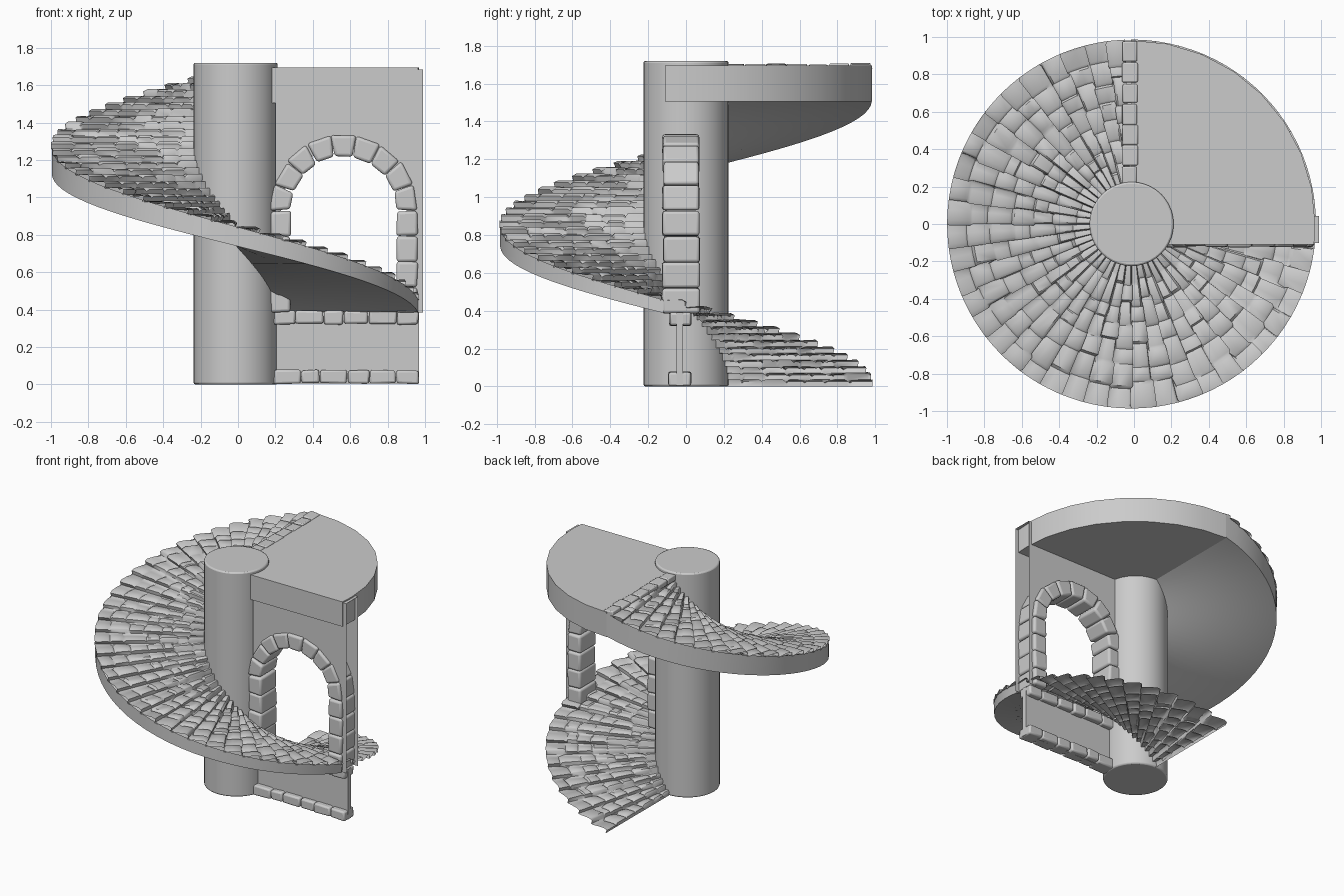
import bpy, bmesh, math, random
from math import sin, cos, radians, sqrt

if "Cube" in bpy.data.objects:
    bpy.data.objects.remove(bpy.data.objects["Cube"])

random.seed(4)
CX, R_IN, R_OUT = -0.013, 0.225, 0.982
HEIGHT, STEPS = 1.68, 48


def polar(r, t, z):
    """Point on the spiral: t degrees climbed clockwise from +y."""
    a = radians(90 - t)
    return (CX + r * cos(a), r * sin(a), z)


def finish(name, bm, angle=35, bevel=0, segs=2, fix=True):
    if fix:
        bmesh.ops.recalc_face_normals(bm, faces=bm.faces)
    me = bpy.data.meshes.new(name)
    bm.to_mesh(me)
    bm.free()
    ob = bpy.data.objects.new(name, me)
    bpy.context.collection.objects.link(ob)
    if bevel:
        m = ob.modifiers.new("rounded", 'BEVEL')
        m.width, m.segments = bevel, segs
    bpy.ops.object.select_all(action='DESELECT')
    ob.select_set(True)
    bpy.context.view_layer.objects.active = ob
    bpy.ops.object.shade_smooth_by_angle(angle=radians(angle))
    return ob


def prism(bm, outline, a, b, axis='Y'):
    """Extrude a 2D outline: (x, z) along y, or (x, y) along z."""
    def at(p, d):
        return (p[0], d, p[1]) if axis == 'Y' else (p[0], p[1], d)
    lo = [bm.verts.new(at(p, a)) for p in outline]
    hi = [bm.verts.new(at(p, b)) for p in outline]
    n = len(outline)
    bm.faces.new(lo)
    bm.faces.new(hi[::-1])
    for i in range(n):
        bm.faces.new((lo[i], lo[(i + 1) % n], hi[(i + 1) % n], hi[i]))


def stone(bm, quad, a, b):
    """Slightly irregular block from an (x, z) quad."""
    def j():
        return random.uniform(-0.005, 0.005)
    prism(bm, [(x + j(), z + j()) for x, z in quad], a + j(), b + j())


def rect(x0, x1, z0, z1):
    return [(x0, z0), (x1, z0), (x1, z1), (x0, z1)]


def grid_faces(bm, rows):
    for r0, r1 in zip(rows, rows[1:]):
        for i in range(len(r0) - 1):
            bm.faces.new((r0[i], r0[i + 1], r1[i + 1], r1[i]))


# Central column
bm = bmesh.new()
prism(bm, [(CX + R_IN * cos(i * math.tau / 40), R_IN * sin(i * math.tau / 40))
           for i in range(40)], 0, 1.72, 'Z')
col = finish("column", bm, bevel=0.01)
col.modifiers[0].limit_method = 'ANGLE'

# Spiral of worn stone steps: one sheet of risers and treads with joints
bm = bmesh.new()
rows, rise, STONES = [], HEIGHT / STEPS, 7
for k in range(STEPS):
    cuts = [i / STONES + (random.uniform(-0.04, 0.04) if 0 < i < STONES else 0)
            for i in range(STONES + 1)]
    lifts = [random.uniform(-0.005, 0.005) for _ in range(STONES)]
    push = [random.uniform(-0.35, 0.35) for _ in range(STONES)]
    for f, h in ((0.04, 0.0), (-0.02, 0.75), (0.15, 1.04), (0.6, 1.02), (0.94, 0.92)):
        row = []
        for s in range(STONES):
            w = cuts[s + 1] - cuts[s]
            for u in (0.0, 0.12, 0.88):
                r = 0.2 + (R_OUT + 0.004 - 0.2) * (cuts[s] + u * w)
                dip = 0.009 if u == 0 and s else 0
                t = (k + f + (push[s] * 0.25 if 0 < h < 1.03 and f < 0.5 else 0)) * 360 / STEPS
                z = (k + h) * rise + (lifts[s] if h > 0.9 else 0) - (dip if h > 0.5 else 0)
                row.append(bm.verts.new(polar(r, min(t, 358), max(z, 0))))
        t = (k + f) * 360 / STEPS
        row.append(bm.verts.new(polar(R_OUT + 0.004, min(t, 358), (k + h) * rise)))
        rows.append(row)
grid_faces(bm, rows)
finish("stone_steps", bm, 45)

# Smooth helical soffit that thickens up to the landing
bm = bmesh.new()
rows = []
for i in range(49):
    t = 97 + 263 * i / 48
    top = HEIGHT * t / 360 + 0.005
    low = top - 0.07 - 0.105 * i / 48
    rows.append([bm.verts.new(polar(r, t, z)) for r, z in
                 ((R_OUT, top), (R_OUT, low), (0.6, low), (0.2, low))])
grid_faces(bm, rows)
finish("stair_soffit", bm, 40)

# Landing slab: quarter disc with coarse rim
bm = bmesh.new()
outline = [(CX, -0.11), (CX + sqrt(R_OUT ** 2 - 0.0121), -0.11)]
outline += [(CX + R_OUT * cos(radians(a)), R_OUT * sin(radians(a)))
            for a in [11.25 * i for i in range(9)]]
prism(bm, outline, 1.505, 1.695, 'Z')
finish("landing", bm, 20)

# Edging stones where the stair meets the landing
bm = bmesh.new()
for i in range(7):
    y = 0.2 + i * 0.111
    stone(bm, rect(-0.062, 0.018, 1.655, 1.705), y, y + 0.108)
finish("landing_edging", bm, bevel=0.008)

# Arched doorway stones: two jambs and nine voussoirs
AX, AZ, RI, RO = 0.565, 0.93, 0.283, 0.395
bm = bmesh.new()
for side in (-1, 1):
    for i in range(4):
        z = 0.385 + i * 0.136
        stone(bm, rect(*sorted((AX + side * RI, AX + side * RO)), z, z + 0.134),
              -0.122, 0.07)
for i in range(9):
    a, b = radians(i * 20 + 0.4), radians(i * 20 + 19.6)
    stone(bm, [(AX + r * cos(q), AZ + r * 1.03 * sin(q))
               for r, q in ((RI, a), (RO, a), (RO, b), (RI, b))], -0.122, 0.07)
finish("arch_stones", bm, 40, bevel=0.016, segs=3)

# Thin front and back wall skins around the doorway, joined by a top cap
bm = bmesh.new()
RM = 0.335
profile = [(0.2, 0.385), (AX - RM, 0.385)]
profile += [(AX - RM * cos(math.pi * i / 16), AZ + RM * sin(math.pi * i / 16))
            for i in range(17)]
profile += [(AX + RM, 0.385), (0.99, 0.385)]
for y in (-0.102, 0.042):
    low = [bm.verts.new((x, y, z)) for x, z in profile]
    top = [bm.verts.new((x, y, 1.685)) for x, z in profile]
    for i in range(len(profile) - 1):
        if abs(profile[i][0] - profile[i + 1][0]) > 1e-5:
            f = bm.faces.new((low[i], low[i + 1], top[i + 1], top[i]))
            if y > 0:
                f.normal_flip()
bm.faces.new([bm.verts.new(p) for p in ((0.2, -0.102, 1.685), (0.99, -0.102, 1.685),
                                        (0.99, 0.042, 1.685), (0.2, 0.042, 1.685))])
finish("doorway_wall", bm, fix=False)

# Lower wall panel with stone courses at base and top
bm = bmesh.new()
prism(bm, rect(0.18, 0.968, 0.005, 0.39), -0.05, -0.015)
finish("lower_wall", bm)
bm = bmesh.new()
for z0, z1 in ((0.005, 0.078), (0.322, 0.394)):
    xs = [0.19] + [0.19 + 0.13 * i + random.uniform(-0.02, 0.02) for i in range(1, 6)] + [0.968]
    for x0, x1 in zip(xs, xs[1:]):
        stone(bm, rect(x0, x1 - 0.003, z0, z1), -0.09, 0.025)
finish("lower_wall_courses", bm, 40, bevel=0.012)
